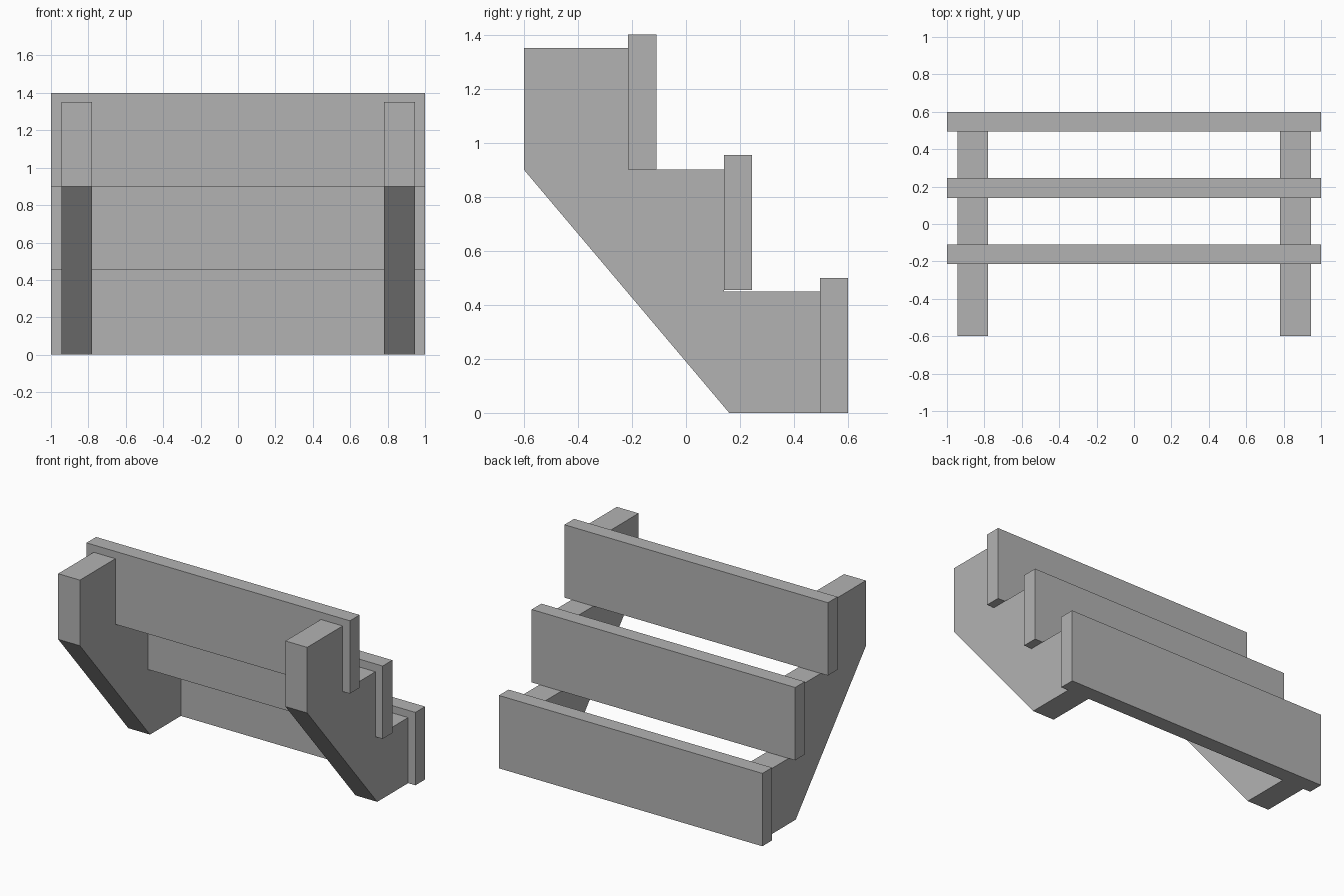
import bpy
import bmesh

# Remove the default cube only
cube = bpy.data.objects.get("Cube")
if cube:
    bpy.data.objects.remove(cube, do_unlink=True)

# Single plain grey material
grey = bpy.data.materials.new("plain grey")
grey.use_nodes = True
colour = (0.45, 0.45, 0.45, 1.0)
grey.diffuse_color = colour
grey.node_tree.nodes["Principled BSDF"].inputs["Base Color"].default_value = colour


def extrude_profile(name, profile, x0, x1):
    """Solid made by sweeping a (y, z) outline from x0 to x1."""
    bm = bmesh.new()
    face = bm.faces.new([bm.verts.new((x0, y, z)) for y, z in profile])
    swept = bmesh.ops.extrude_face_region(bm, geom=[face])["geom"]
    verts = [v for v in swept if isinstance(v, bmesh.types.BMVert)]
    bmesh.ops.translate(bm, verts=verts, vec=(x1 - x0, 0, 0))
    bmesh.ops.recalc_face_normals(bm, faces=bm.faces)
    mesh = bpy.data.meshes.new(name)
    bm.to_mesh(mesh)
    bm.free()
    mesh.materials.append(grey)
    obj = bpy.data.objects.new(name, mesh)
    bpy.context.collection.objects.link(obj)
    return obj


# Step positions shared by the stringers and the boards
back, thickness, height = 0.6, 0.105, 0.5
run, rise = 0.355, 0.45
step_y = [back - thickness - i * run for i in range(3)]

# Stepped side stringers with a sloping underside
outline = [(0.16, 0), (-back, 2 * rise), (-back, 3 * rise)]
for i in (2, 1, 0):
    outline += [(step_y[i], (i + 1) * rise), (step_y[i], i * rise)]
for side, x0, x1 in (("right", -0.945, -0.78), ("left", 0.78, 0.945)):
    extrude_profile(side + "_stringer", outline, x0, x1)

# Upright boards standing against each step
for name, i in (("lower_board", 0), ("middle_board", 1), ("upper_board", 2)):
    y, z = step_y[i], i * rise
    lift = 0.004 if i == 1 else 0
    board = [(y, z + lift), (y + thickness, z + lift),
             (y + thickness, z + height + lift), (y, z + height + lift)]
    extrude_profile(name, board, -1, 1)
